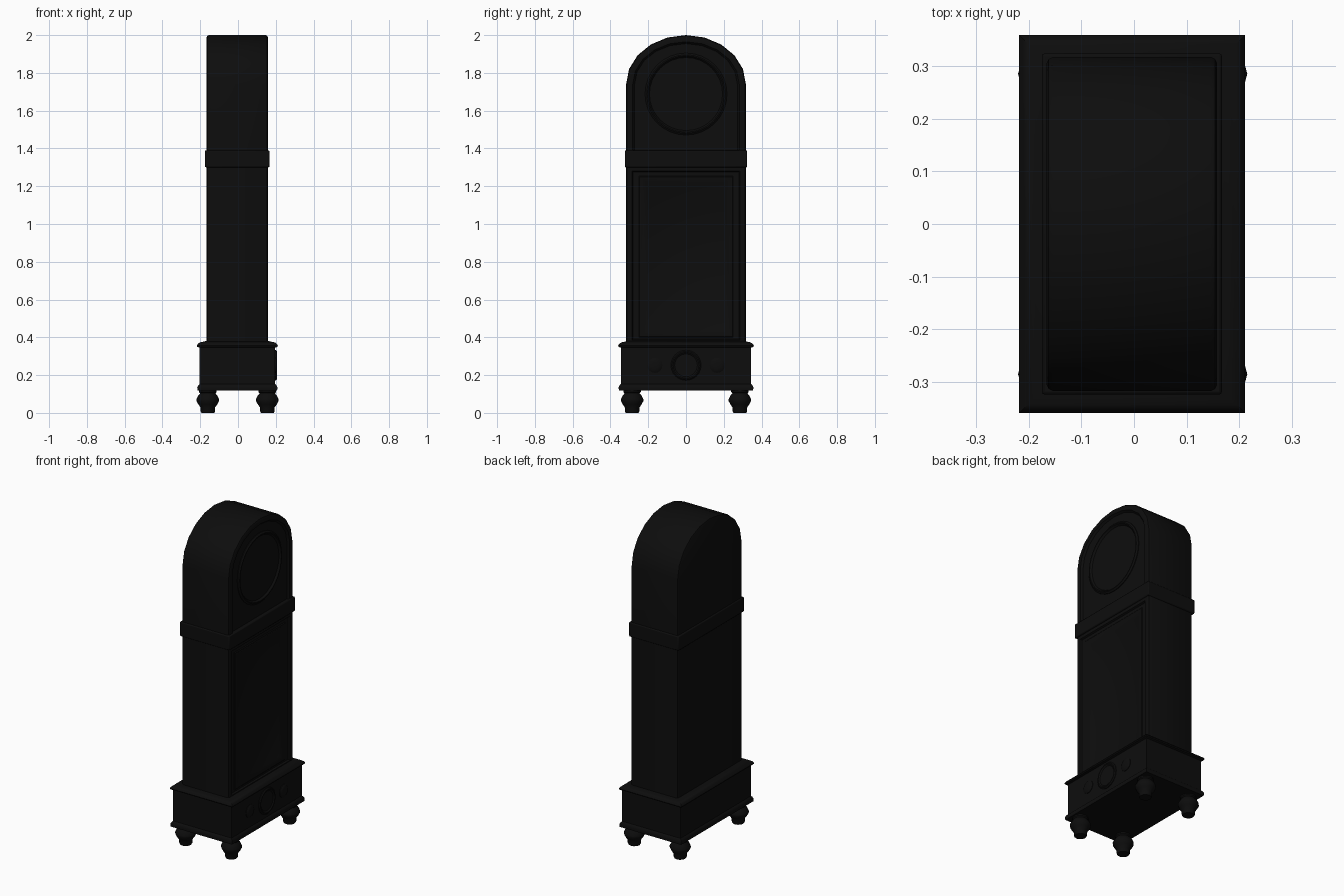
import bpy, bmesh, math

if "Cube" in bpy.data.objects:
    bpy.data.objects.remove(bpy.data.objects["Cube"])

black = bpy.data.materials.new("black_wood")
black.diffuse_color = (0.004, 0.004, 0.004, 1)
black.use_nodes = True
black.node_tree.nodes["Principled BSDF"].inputs["Base Color"].default_value = black.diffuse_color


def loft(name, loops, cap_start=True, cap_end=True, closed=False):
    """Bridge equal-length point loops into one mesh object."""
    bm = bmesh.new()
    rings = [[bm.verts.new(p) for p in lp] for lp in loops]
    n = len(rings[0])
    pairs = list(zip(rings, rings[1:]))
    if closed:
        pairs.append((rings[-1], rings[0]))
    for a, b in pairs:
        for i in range(n):
            j = (i + 1) % n
            bm.faces.new((a[i], a[j], b[j], b[i]))
    if cap_start and not closed:
        bm.faces.new(rings[0])
    if cap_end and not closed:
        bm.faces.new(rings[-1])
    bmesh.ops.recalc_face_normals(bm, faces=bm.faces)
    me = bpy.data.meshes.new(name)
    bm.to_mesh(me)
    bm.free()
    ob = bpy.data.objects.new(name, me)
    bpy.context.collection.objects.link(ob)
    me.materials.append(black)
    bpy.ops.object.select_all(action='DESELECT')
    ob.select_set(True)
    bpy.context.view_layer.objects.active = ob
    bpy.ops.object.shade_smooth_by_angle(angle=math.radians(35))
    return ob


def arch(x, d, bottom=1.36):
    """Arched outline in the YZ plane, inset by d."""
    w, rise, spring = 0.317 - d, 0.26 - d, 1.74
    pts = [(x, -w, bottom), (x, w, bottom)]
    for i in range(11):
        a = math.pi * i / 10
        pts.append((x, w * math.cos(a), spring + rise * math.sin(a)))
    return pts


def panel(x, w, z0, z1):
    return [(x, -w, z0), (x, w, z0), (x, w, z1), (x, -w, z1)]


def level(z, x0, x1, w):
    return [(x0, -w, z), (x1, -w, z), (x1, w, z), (x0, w, z)]


def circle(x, r, y, z, n):
    return [(x, y + r * math.cos(2 * math.pi * i / n),
             z + r * math.sin(2 * math.pi * i / n)) for i in range(n)]


def disc(name, y, z, steps, n):
    """Stack of circles facing +x, steps are (x, radius)."""
    return loft(name, [circle(x, r, y, z, n) for x, r in steps])


# Arched hood with rounded edges and a recessed dial panel
loft("hood", [arch(-0.166, 0.012), arch(-0.162, 0.004), arch(-0.154, 0),
              arch(0.146, 0), arch(0.154, 0.004), arch(0.158, 0.012),
              arch(0.158, 0.035, 1.37), arch(0.146, 0.045, 1.38)])

# Dial with raised bezel
disc("dial", 0, 1.688, [(0.135, 0.217), (0.150, 0.217), (0.157, 0.208),
                        (0.157, 0.202), (0.144, 0.192)], 32)

# Trunk with stepped door panel
loft("trunk", [panel(-0.166, 0.305, 0.36, 1.35), panel(-0.162, 0.313, 0.36, 1.35),
               panel(-0.154, 0.317, 0.36, 1.35), panel(0.146, 0.317, 0.36, 1.35),
               panel(0.154, 0.313, 0.36, 1.35), panel(0.158, 0.305, 0.36, 1.35),
               panel(0.158, 0.285, 0.385, 1.28), panel(0.148, 0.280, 0.39, 1.275),
               panel(0.148, 0.250, 0.40, 1.255), panel(0.152, 0.245, 0.405, 1.25),
               panel(0.152, 0.235, 0.41, 1.24), panel(0.138, 0.205, 0.43, 1.22)])

# Band between trunk and hood
band = loft("waist_band", [level(1.30, -0.175, 0.167, 0.324),
                           level(1.39, -0.175, 0.167, 0.324)])
bev = band.modifiers.new("bevel", 'BEVEL')
bev.width, bev.segments = 0.006, 2

# Plinth with top and bottom mouldings, steps are (inset, z)
steps = [(0.004, 0.118), (0.002, 0.135), (0.008, 0.147), (0.014, 0.152),
         (0.014, 0.345), (0.002, 0.350), (0.0, 0.356), (0.006, 0.366),
         (0.016, 0.373), (0.030, 0.376), (0.046, 0.380)]
loft("plinth", [level(z, -0.218 + d, 0.211 - d, 0.359 - d) for d, z in steps])

# Plinth rosettes
disc("centre_rosette", 0, 0.252, [(0.19, 0.08), (0.201, 0.08), (0.206, 0.074),
                                  (0.206, 0.068), (0.200, 0.060)], 24)
for side, y in (("left", -0.165), ("right", 0.165)):
    disc(side + "_rosette", y, 0.252, [(0.19, 0.04), (0.200, 0.04),
                                       (0.205, 0.032), (0.207, 0.015)], 16)

# Turned feet, profile is (radius, z)
profile = [(0.034, 0), (0.038, 0.008), (0.038, 0.028), (0.050, 0.045),
           (0.060, 0.064), (0.060, 0.072), (0.050, 0.092), (0.040, 0.104),
           (0.046, 0.110), (0.046, 0.122)]
for bx, x in (("back", -0.160), ("front", 0.155)):
    for sy, y in (("left", -0.285), ("right", 0.285)):
        loft(f"{bx}_{sy}_foot", [[(x + r * math.cos(math.pi * i / 6),
                                   y + r * math.sin(math.pi * i / 6), z)
                                  for i in range(12)] for r, z in profile])
